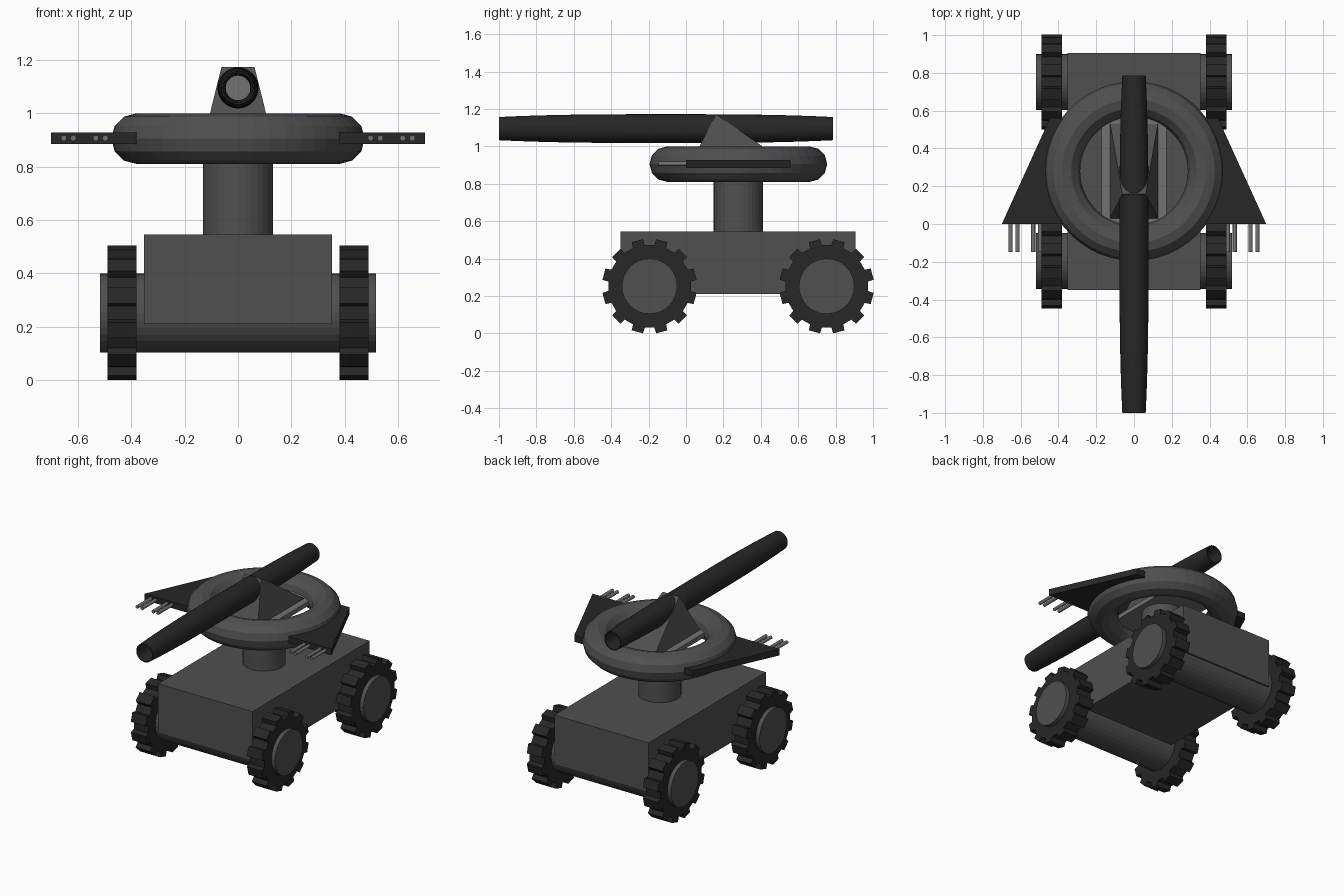
import bpy, bmesh, math
from mathutils import Matrix, Vector

if "Cube" in bpy.data.objects:
    bpy.data.objects.remove(bpy.data.objects["Cube"])


def mat(name, v):
    m = bpy.data.materials.new(name)
    m.diffuse_color = (v, v, v, 1)
    m.use_nodes = True
    m.node_tree.nodes["Principled BSDF"].inputs["Base Color"].default_value = m.diffuse_color
    return m


GREY = mat("mid_grey", 0.08)
DARK = mat("near_black", 0.02)
LIGHT = mat("light_grey", 0.17)


def finish(name, bm, material):
    bmesh.ops.recalc_face_normals(bm, faces=bm.faces)
    me = bpy.data.meshes.new(name)
    bm.to_mesh(me)
    bm.free()
    me.materials.append(material)
    ob = bpy.data.objects.new(name, me)
    bpy.context.collection.objects.link(ob)
    return ob


def frustum(name, lo, hi, material, top=None):
    """Box from lo to hi; top = (half x, y min, y max) narrows the upper face."""
    bm = bmesh.new()
    bmesh.ops.create_cube(bm, size=1)
    for v in bm.verts:
        up = v.co.z > 0
        v.co = Vector([hi[i] if v.co[i] > 0 else lo[i] for i in range(3)])
        if up and top:
            v.co.x = math.copysign(top[0], v.co.x)
            v.co.y = top[2] if v.co.y == hi[1] else top[1]
    return finish(name, bm, material)


def cylinder(name, centre, r, length, axis, material, n=32):
    bm = bmesh.new()
    rot = {"x": Matrix.Rotation(math.pi / 2, 4, "Y"),
           "y": Matrix.Rotation(math.pi / 2, 4, "X"), "z": Matrix()}[axis]
    bmesh.ops.create_cone(bm, cap_ends=True, segments=n, radius1=r, radius2=r,
                          depth=length, matrix=Matrix.Translation(centre) @ rot)
    return finish(name, bm, material)


def prism(name, pts, offset, material):
    """Extrude a closed outline of 3D points."""
    bm = bmesh.new()
    f = bm.faces.new([bm.verts.new(p) for p in pts])
    ext = bmesh.ops.extrude_face_region(bm, geom=[f], use_keep_orig=True)
    bmesh.ops.translate(bm, vec=offset,
                        verts=[g for g in ext["geom"] if isinstance(g, bmesh.types.BMVert)])
    return finish(name, bm, material)


def lathe(name, profile, rows, n, material, closed):
    """Build rings of points: rows(r, h, angle) gives the position."""
    bm = bmesh.new()
    rings = [[bm.verts.new(rows(r, h, 2 * math.pi * k / n)) for k in range(n)]
             for r, h in profile]
    pairs = list(zip(rings, rings[1:])) + ([(rings[-1], rings[0])] if closed else [])
    for a, b in pairs:
        for k in range(n):
            bm.faces.new((a[k], a[(k + 1) % n], b[(k + 1) % n], b[k]))
    return finish(name, bm, material)


# Hull and pedestal
frustum("hull", (-0.353, -0.35, 0.21), (0.353, 0.905, 0.545), GREY)
cylinder("pedestal", (0, 0.28, 0.72), 0.132, 0.36, "z", GREY)

# Axles and toothed wheels
for end, y in (("front", -0.195), ("rear", 0.752)):
    cylinder(end + "_axle", (0, y, 0.252), 0.148, 1.036, "x", GREY)
    for side, s in (("left", -1), ("right", 1)):
        pts = []
        for k in range(12):
            for deg, r in ((-8.5, 0.222), (-7, 0.254), (7, 0.254), (8.5, 0.222)):
                a = math.radians(15 + 30 * k + deg)
                pts.append((s * 0.38, y + r * math.cos(a), 0.252 + r * math.sin(a)))
        prism(f"{end}_{side}_wheel", pts, (s * 0.11, 0, 0), DARK)

# Turret ring
tube = [(0.38 + 0.095 * math.cos(math.radians(30 * k)), 0.095 * math.sin(math.radians(30 * k)))
        for k in range(12)]
lathe("turret_ring", tube,
      lambda r, h, a: (r * math.cos(a), 0.28 + r * math.sin(a), 0.905 + h), 48, GREY, True)

# Plate across the ring and the tapered gun mount
frustum("ring_plate", (-0.172, -0.02, 0.885), (0.172, 0.58, 0.915), LIGHT)
frustum("gun_mount", (-0.126, 0.03, 0.915), (0.126, 0.53, 1.173), GREY, (0.062, 0.16, 0.40))

# Barrel: gently bulging tube, bored at both ends
outer = []
for k in range(17):
    t = -1 + k / 8
    outer.append((0.077 - 0.015 * abs(t) ** 3, -0.107 + 0.893 * t))
bore = [(0.056, 0.786), (0.046, 0.45), (0.046, -0.6), (0.056, -1.0)]
lathe("barrel", outer + bore,
      lambda r, h, a: (r * math.cos(a), h, 1.095 + r * math.sin(a)), 32, DARK, True)
cylinder("barrel_core", (0, -0.05, 1.095), 0.0465, 0.9, "y", LIGHT)

# Side wings with paired small guns
for side, s in (("left", -1), ("right", 1)):
    outline = [(0.70, 0), (0.445, 0.56), (0.38, 0.56), (0.38, 0)]
    prism(side + "_wing", [(s * x, y, 0.885) for x, y in outline], (0, 0, 0.043), DARK)
    for i, x in enumerate((0.497, 0.533, 0.617, 0.653)):
        cylinder(f"{side}_small_gun_{i + 1}", (s * x, -0.06, 0.907), 0.011, 0.175, "y", LIGHT, 16)
